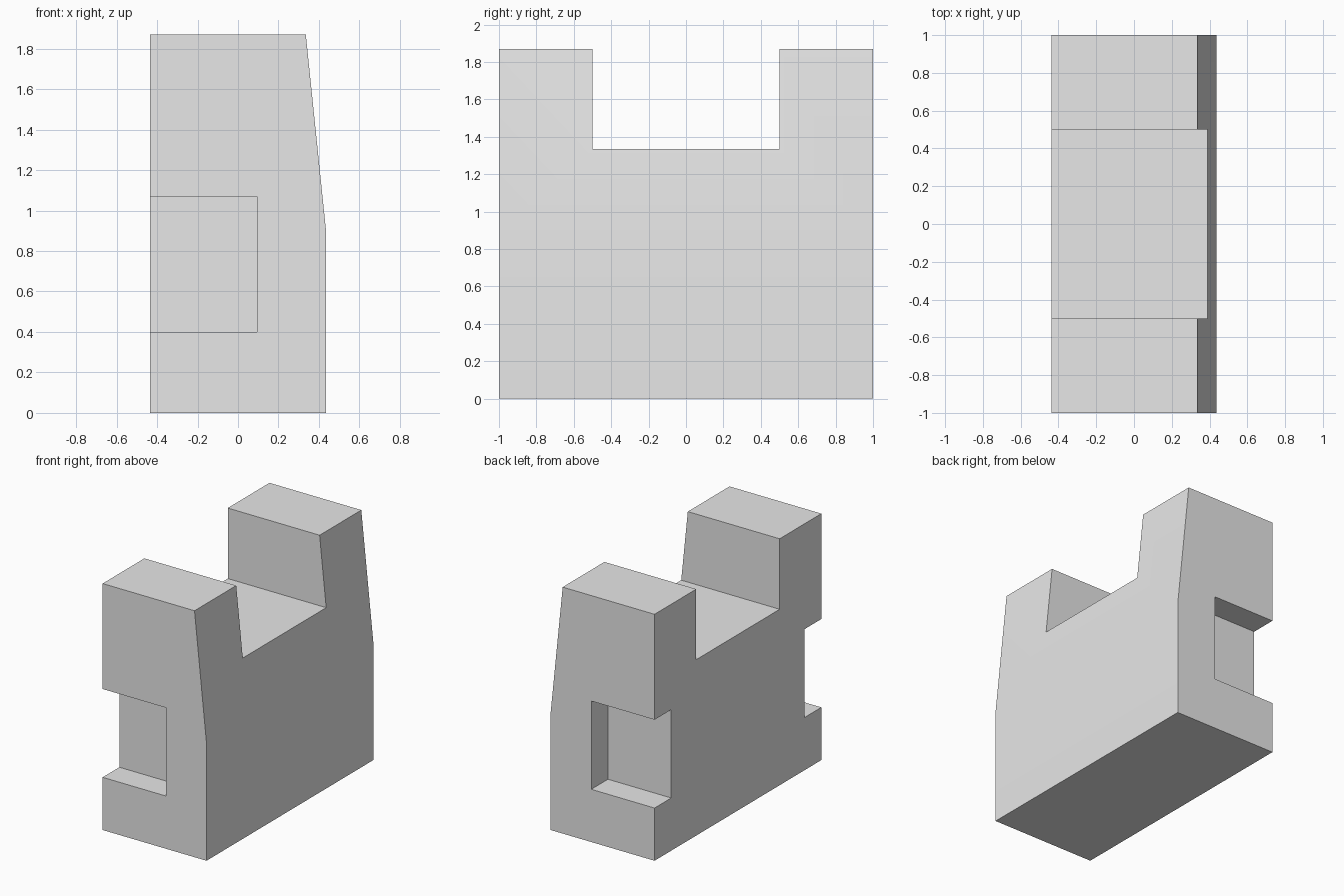
import bpy, bmesh, math

old = bpy.data.objects.get("Cube")
if old:
    bpy.data.objects.remove(old, do_unlink=True)

# Single grey material
grey = bpy.data.materials.new("light_grey")
grey.use_nodes = True
grey.diffuse_color = (0.8, 0.8, 0.8, 1)
grey.node_tree.nodes["Principled BSDF"].inputs["Base Color"].default_value = (0.8, 0.8, 0.8, 1)


def prism(name, profile, y0, y1):
    """Extrude an (x, z) profile from y0 to y1."""
    bm = bmesh.new()
    face = bm.faces.new([bm.verts.new((x, y0, z)) for x, z in profile])
    ext = bmesh.ops.extrude_face_region(bm, geom=[face])
    verts = [v for v in ext["geom"] if isinstance(v, bmesh.types.BMVert)]
    bmesh.ops.translate(bm, verts=verts, vec=(0, y1 - y0, 0))
    bmesh.ops.recalc_face_normals(bm, faces=bm.faces)
    mesh = bpy.data.meshes.new(name)
    bm.to_mesh(mesh)
    bm.free()
    mesh.materials.append(grey)
    obj = bpy.data.objects.new(name, mesh)
    bpy.context.collection.objects.link(obj)
    return obj


def box(name, x0, x1, y0, y1, z0, z1):
    return prism(name, [(x0, z0), (x1, z0), (x1, z1), (x0, z1)], y0, y1)


# Block with one side tapering inward towards the top
HALF, TOP = 0.436, 1.87
block = prism("notched_block", [(-HALF, 0), (HALF, 0), (HALF, 0.89),
                                (0.335, TOP), (-HALF, TOP)], -1, 1)

# Saddle slot across the top, and a corner pocket in each end
cutters = [box("saddle_cutter", -0.8, 0.8, -0.5, 0.5, 1.335, 2.2)]
for end, sign in (("front", -1), ("back", 1)):
    y0, y1 = sorted((0.8 * sign, 1.3 * sign))
    cutters.append(box(end + "_pocket_cutter", -0.8, 0.095, y0, y1, 0.4, 1.07))

bpy.ops.object.select_all(action="DESELECT")
bpy.context.view_layer.objects.active = block
block.select_set(True)
for cutter in cutters:
    cutter.hide_render = True
    cut = block.modifiers.new(cutter.name, "BOOLEAN")
    cut.operation = "DIFFERENCE"
    cut.solver = "EXACT"
    cut.object = cutter
    bpy.ops.object.modifier_apply(modifier=cut.name)
    bpy.data.objects.remove(cutter, do_unlink=True)

# Soft blend over the shallow taper, crisp edges elsewhere
bpy.ops.object.shade_smooth_by_angle(angle=math.radians(30))
